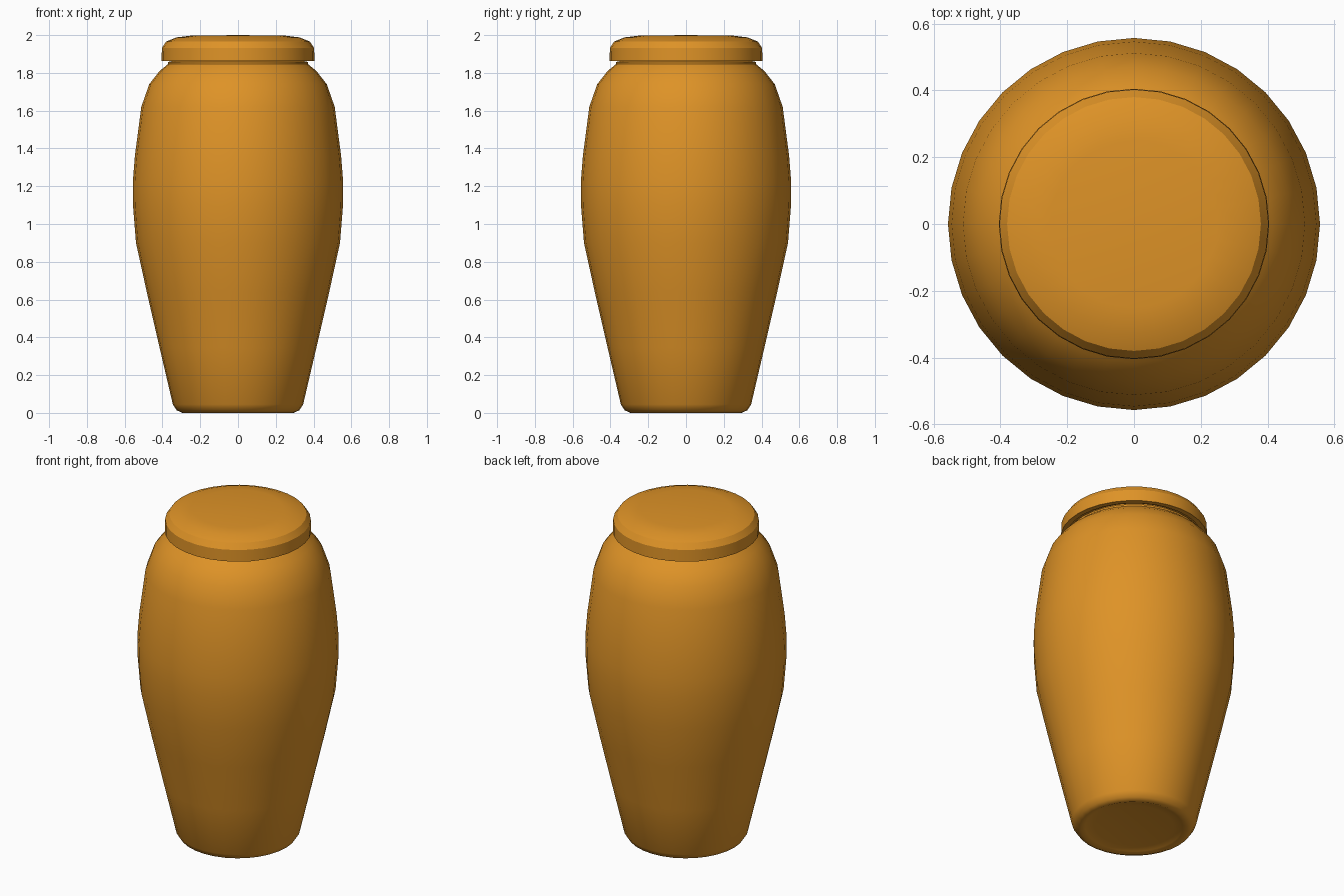
import bpy, bmesh, math

cube = bpy.data.objects.get("Cube")
if cube:
    bpy.data.objects.remove(cube, do_unlink=True)

SIDES = 32

glaze = bpy.data.materials.new("amber_glaze")
glaze.use_nodes = True
colour = (0.73, 0.29, 0.02, 1)
glaze.diffuse_color = colour
shader = next(n for n in glaze.node_tree.nodes if n.type == 'BSDF_PRINCIPLED')
shader.inputs["Base Color"].default_value = colour
shader.inputs["Roughness"].default_value = 0.6


def lathe(name, profile, angle):
    """Turn a (radius, height) profile around the z axis."""
    bm = bmesh.new()
    verts = [bm.verts.new((r, 0, z)) for r, z in profile]
    edges = [bm.edges.new(pair) for pair in zip(verts, verts[1:])]
    bmesh.ops.spin(bm, geom=verts + edges, cent=(0, 0, 0), axis=(0, 0, 1),
                   angle=math.tau, steps=SIDES, use_duplicate=False)
    bmesh.ops.remove_doubles(bm, verts=bm.verts, dist=0.0005)
    bmesh.ops.recalc_face_normals(bm, faces=bm.faces)
    mesh = bpy.data.meshes.new(name)
    bm.to_mesh(mesh)
    bm.free()
    mesh.materials.append(glaze)
    obj = bpy.data.objects.new(name, mesh)
    bpy.context.collection.objects.link(obj)
    bpy.ops.object.select_all(action='DESELECT')
    obj.select_set(True)
    bpy.context.view_layer.objects.active = obj
    bpy.ops.object.shade_smooth_by_angle(angle=math.radians(angle))
    return obj


# Body: shallow hollow under the foot, swelling shoulder, closed neck
lathe("jar_body", [
    (0, 0.02), (0.22, 0.018), (0.27, 0.01), (0.295, 0), (0.325, 0.014),
    (0.345, 0.045), (0.415, 0.345), (0.483, 0.64), (0.54, 0.9),
    (0.556, 1.1), (0.557, 1.22), (0.546, 1.36), (0.512, 1.62),
    (0.47, 1.74), (0.415, 1.81), (0.37, 1.847), (0.37, 1.858),
    (0.35, 1.862), (0.35, 1.9), (0, 1.9),
], 50)

# Lid: overhanging rim and softly rounded top
lathe("jar_lid", [
    (0, 1.875), (0.37, 1.875), (0.375, 1.862), (0.405, 1.862), (0.403, 1.932),
    (0.38, 1.966), (0.325, 1.988), (0.25, 1.997), (0, 2.0),
], 30)
